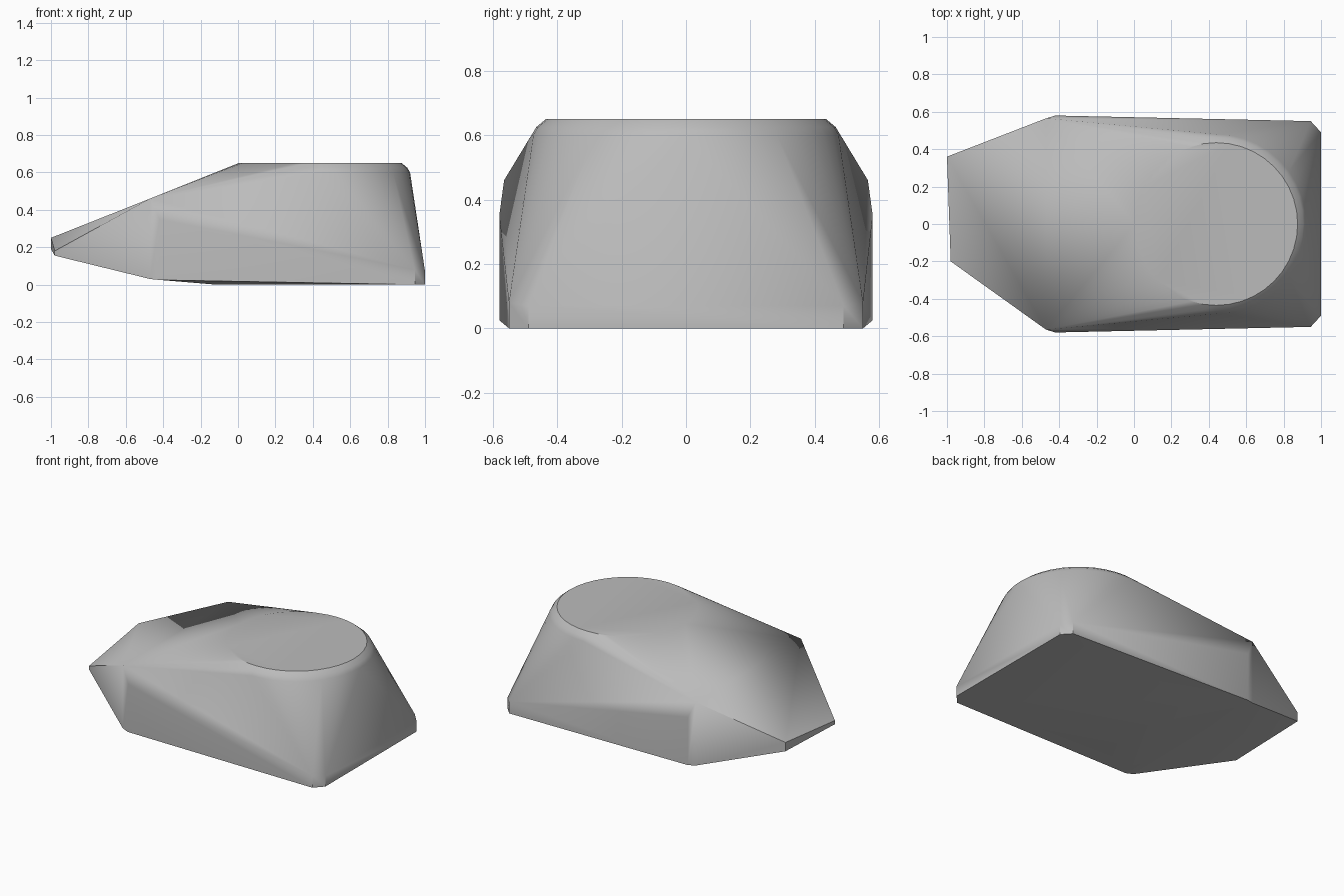
import bpy, bmesh
from math import cos, sin, tau, radians

cube = bpy.data.objects.get("Cube")
if cube:
    bpy.data.objects.remove(cube, do_unlink=True)

grey = bpy.data.materials.new("plain grey")
grey.use_nodes = True
colour = (0.5, 0.5, 0.5, 1)
grey.diffuse_color = colour
grey.node_tree.nodes["Principled BSDF"].inputs["Base Color"].default_value = colour

points = []

# Round flat top with a softly rolled rim: (radius, height)
SEGMENTS = 40
for radius, height in [(0.435, 0.65), (0.465, 0.625), (0.48, 0.6), (0.492, 0.52)]:
    for i in range(SEGMENTS):
        a = tau * i / SEGMENTS
        points.append((0.44 + radius * cos(a), radius * sin(a), height))

# Mirrored outline of the body: (x, half width, heights)
outline = [
    (1.0, 0.49, (0, 0.07)),          # end face
    (0.945, 0.55, (0, 0.08)),        # chamfered end corner
    (-0.42, 0.58, (0.025, 0.35)),    # widest point
    (-0.47, 0.565, (0.03, 0.46)),    # shoulder
    (-0.12, 0.4, (0,)),              # end of the flat underside
]
for x, y, heights in outline:
    for z in heights:
        points += [(x, y, z), (x, -y, z)]

# Skewed narrow nose
points += [(-1, 0.36, 0.25), (-1, 0.36, 0.19),
           (-0.98, -0.2, 0.18), (-0.98, -0.2, 0.155)]

# Wrap everything in one convex shell
bm = bmesh.new()
for p in points:
    bm.verts.new(p)
bmesh.ops.convex_hull(bm, input=bm.verts)
bmesh.ops.delete(bm, geom=[v for v in bm.verts if not v.link_faces], context='VERTS')
bmesh.ops.dissolve_limit(bm, angle_limit=radians(0.5), verts=bm.verts, edges=bm.edges)
bmesh.ops.recalc_face_normals(bm, faces=bm.faces)

mesh = bpy.data.meshes.new("body")
bm.to_mesh(mesh)
bm.free()
mesh.materials.append(grey)
body = bpy.data.objects.new("body", mesh)
bpy.context.collection.objects.link(body)
for o in bpy.context.selected_objects:
    o.select_set(False)
body.select_set(True)
bpy.context.view_layer.objects.active = body
bpy.ops.object.shade_smooth_by_angle(angle=radians(30))
